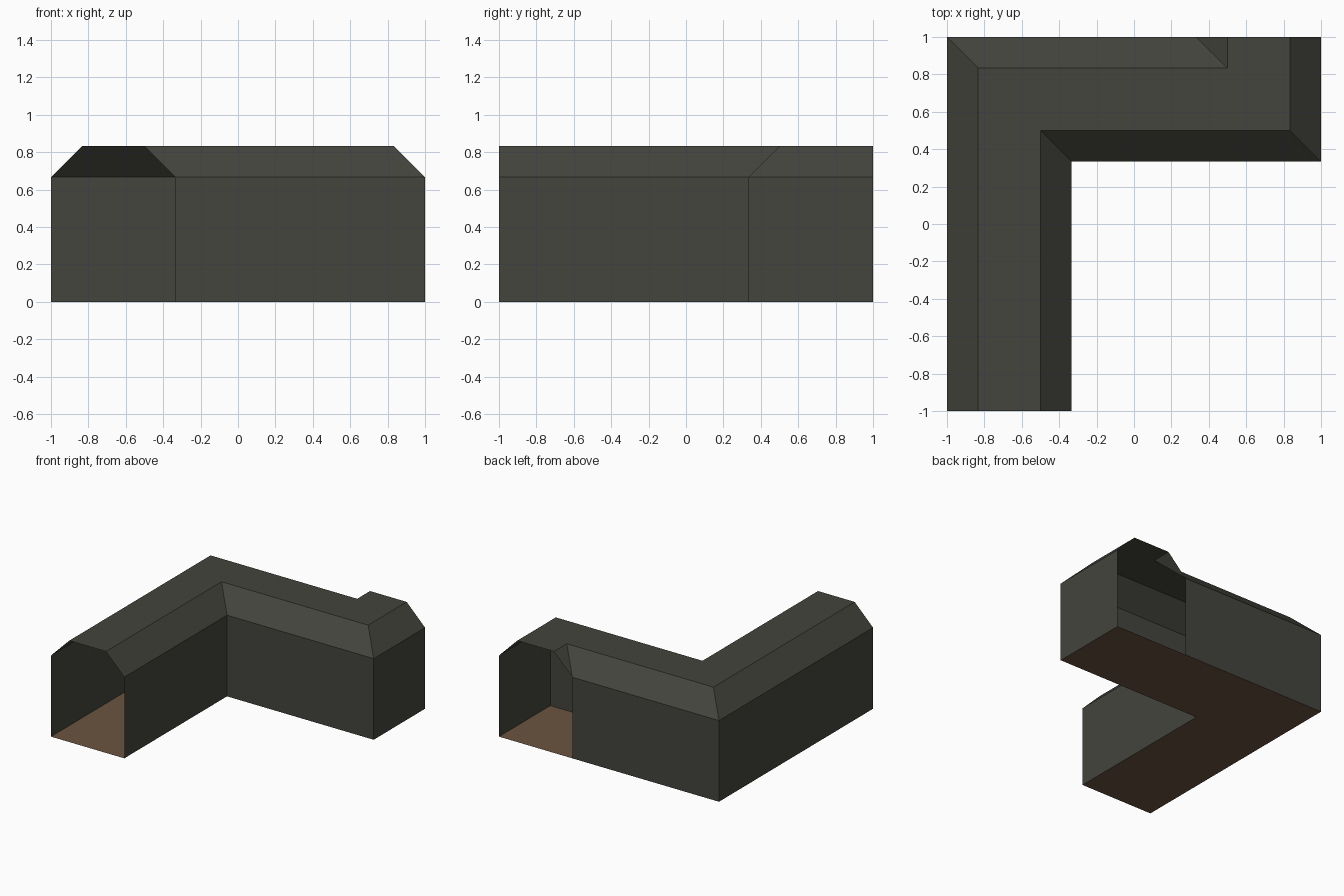
import bpy, bmesh
from mathutils import Vector

if "Cube" in bpy.data.objects:
    bpy.data.objects.remove(bpy.data.objects["Cube"])


def material(name, color):
    m = bpy.data.materials.new(name)
    m.diffuse_color = (*color, 1.0)
    m.use_nodes = True
    m.node_tree.nodes["Principled BSDF"].inputs["Base Color"].default_value = m.diffuse_color
    return m


wall_grey = material("dark_wall_grey", (0.058, 0.058, 0.047))
floor_brown = material("floor_brown", (0.147, 0.089, 0.050))

# Centre line of the corridor: in at the front, right turn, left turn, out at the back
W = 1 / 3
PATH = [Vector(p) for p in ((-2 * W, -1), (-2 * W, 2 * W), (2 * W, 2 * W), (2 * W, 1))]


def left_normal(a, b):
    d = (b - a).normalized()
    return Vector((-d.y, d.x))


def sweep(name, profile, mat):
    """Sweep (left offset, height) points along PATH with mitred corners."""
    normals = [left_normal(a, b) for a, b in zip(PATH, PATH[1:])]
    bm = bmesh.new()
    rings = []
    for i, p in enumerate(PATH):
        n1 = normals[max(i - 1, 0)]
        n2 = normals[min(i, len(normals) - 1)]
        miter = (n1 + n2) / (1 + n1.dot(n2))
        rings.append([bm.verts.new((*(p + miter * d), z)) for d, z in profile])
    for a, b in zip(rings, rings[1:]):
        for j in range(len(profile) - 1):
            bm.faces.new((a[j], a[j + 1], b[j + 1], b[j]))
    # the last inner wall has no length, so collapse it
    bmesh.ops.remove_doubles(bm, verts=bm.verts, dist=1e-4)
    mesh = bpy.data.meshes.new(name)
    bm.to_mesh(mesh)
    bm.free()
    mesh.materials.append(mat)
    obj = bpy.data.objects.new(name, mesh)
    bpy.context.collection.objects.link(obj)
    return obj


# Walls, chamfers and ceiling as one open-ended shell
sweep("corridor_shell",
      [(W, 0), (W, 2 * W), (W / 2, 2.5 * W), (-W / 2, 2.5 * W), (-W, 2 * W), (-W, 0)],
      wall_grey)

# Floor sheet
sweep("corridor_floor", [(W, 0), (-W, 0)], floor_brown)
